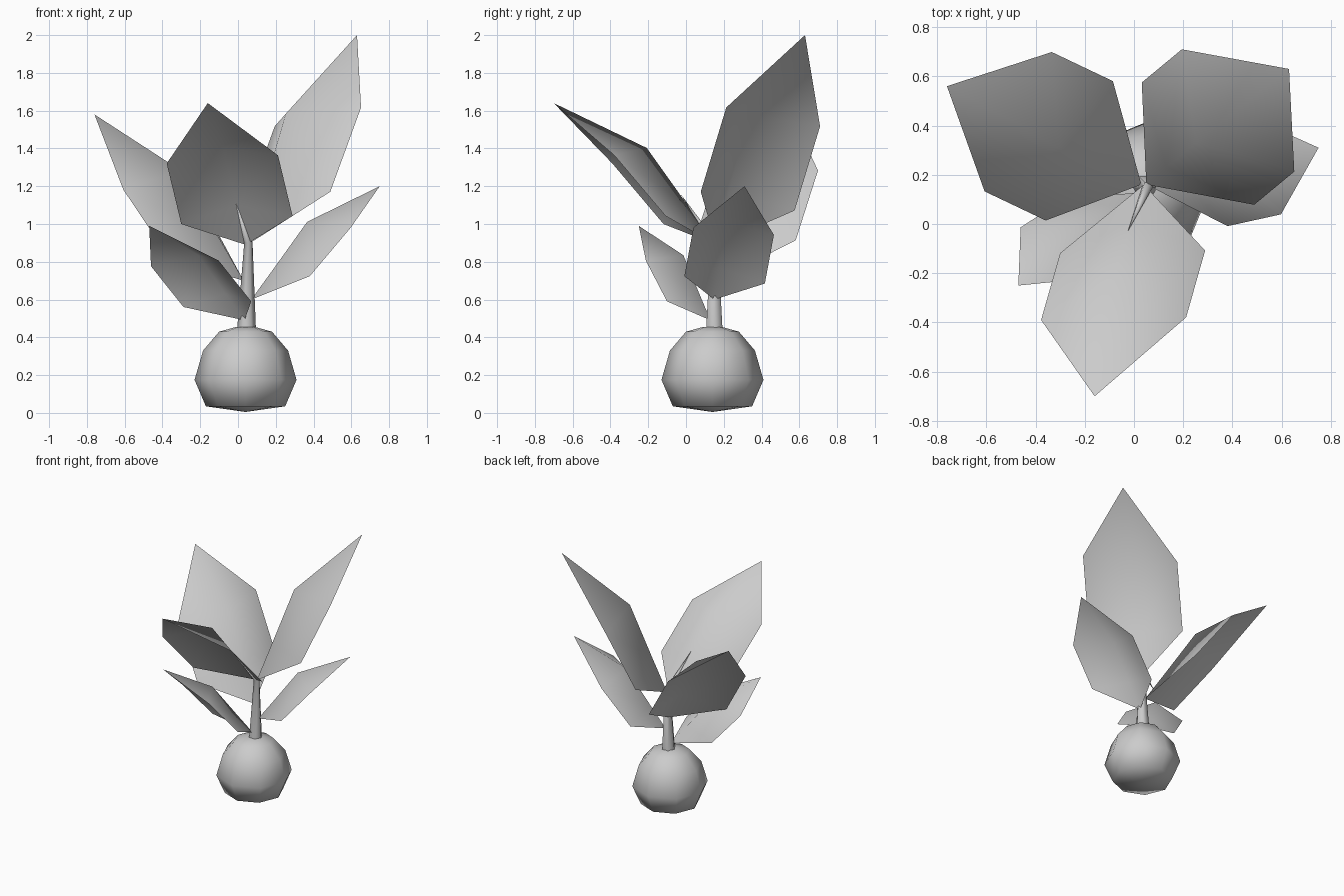
import bpy, bmesh, math
from mathutils import Vector

default = bpy.data.objects.get("Cube")
if default:
    bpy.data.objects.remove(default)

gray = bpy.data.materials.new("soft_gray")
gray.use_nodes = True
gray.diffuse_color = (0.6, 0.6, 0.6, 1)
gray.node_tree.nodes["Principled BSDF"].inputs["Base Color"].default_value = gray.diffuse_color


def finish(name, bm):
    """Turn a bmesh into a smooth shaded object."""
    mesh = bpy.data.meshes.new(name)
    bm.to_mesh(mesh)
    bm.free()
    mesh.materials.append(gray)
    mesh.shade_smooth()
    obj = bpy.data.objects.new(name, mesh)
    bpy.context.collection.objects.link(obj)
    return obj


def round_part(name, rings, sides):
    """Join horizontal rings, each given as x, y, z and radius."""
    bm = bmesh.new()
    loops = []
    for x, y, z, radius in rings:
        angles = [math.tau * i / sides for i in range(sides)]
        loops.append([bm.verts.new((x + radius * math.cos(a), y + radius * math.sin(a), z))
                      for a in angles])
    for low, high in zip(loops, loops[1:]):
        for i in range(sides):
            j = (i + 1) % sides
            bm.faces.new((low[i], low[j], high[j], high[i]))
    bmesh.ops.remove_doubles(bm, verts=bm.verts, dist=0.0005)
    bmesh.ops.recalc_face_normals(bm, faces=bm.faces)
    return finish(name, bm)


def leaf(name, base, tip, side):
    """Six sided leaf with a raised midrib, scaled by its length."""
    base, tip, side = Vector(base), Vector(tip), Vector(side).normalized()
    along = tip - base
    length = along.length
    up = along.cross(side).normalized()
    if up.z < 0:
        up.negate()
        side.negate()

    bm = bmesh.new()

    def point(forward, across, lift):
        return bm.verts.new(base + along * forward + (side * across + up * lift) * length)

    root, end = bm.verts.new(base), bm.verts.new(tip)
    # Each row: edge position, edge droop, midrib position, midrib lift
    rows = []
    for edge, droop, rib, lift in ((0.255, -0.07, 0.22, 0.05), (0.62, -0.015, 0.54, 0.125)):
        rows.append((point(edge, -0.255, droop), point(rib, 0, lift), point(edge, 0.255, droop)))
    lower, upper = rows
    for i in range(2):
        bm.faces.new((root, lower[i + 1], lower[i]))
        bm.faces.new((lower[i], lower[i + 1], upper[i + 1], upper[i]))
        bm.faces.new((upper[i], upper[i + 1], end))
    bmesh.ops.recalc_face_normals(bm, faces=bm.faces)
    if sum((f.normal for f in bm.faces), Vector()).dot(up) < 0:
        bmesh.ops.reverse_faces(bm, faces=bm.faces)
    return finish(name, bm)


# Bulb
profile = [(0.005, 0), (0.035, 0.21), (0.175, 0.27), (0.33, 0.225),
           (0.43, 0.14), (0.455, 0.05), (0.455, 0)]
round_part("bulb", [(0.04, 0.14, z, r) for z, r in profile], 8)

# Stem bending forward under the front leaf
round_part("stem", [(0.045, 0.15, 0.44, 0.05), (0.055, 0.15, 0.9, 0.022),
                    (-0.025, -0.03, 1.16, 0)], 6)

# Leaves: base, tip, direction across the blade
leaf("front_leaf", (0.04, 0.16, 0.89), (-0.16, -0.7, 1.64), (0.55, 0.01, 0.04))
leaf("back_left_leaf", (0.05, 0.16, 0.89), (0.63, 0.63, 2), (0.46, -0.5, 0.1))
leaf("back_right_leaf", (0.03, 0.16, 0.7), (-0.76, 0.56, 1.58), (0.27, 0.56, 0.1))
leaf("low_right_leaf", (0.035, 0.13, 0.49), (-0.47, -0.25, 0.99), (0.36, -0.2, 0.03))
leaf("low_left_leaf", (0.07, 0.15, 0.6), (0.75, 0.31, 1.2), (-0.2, 0.44, -0.04))
